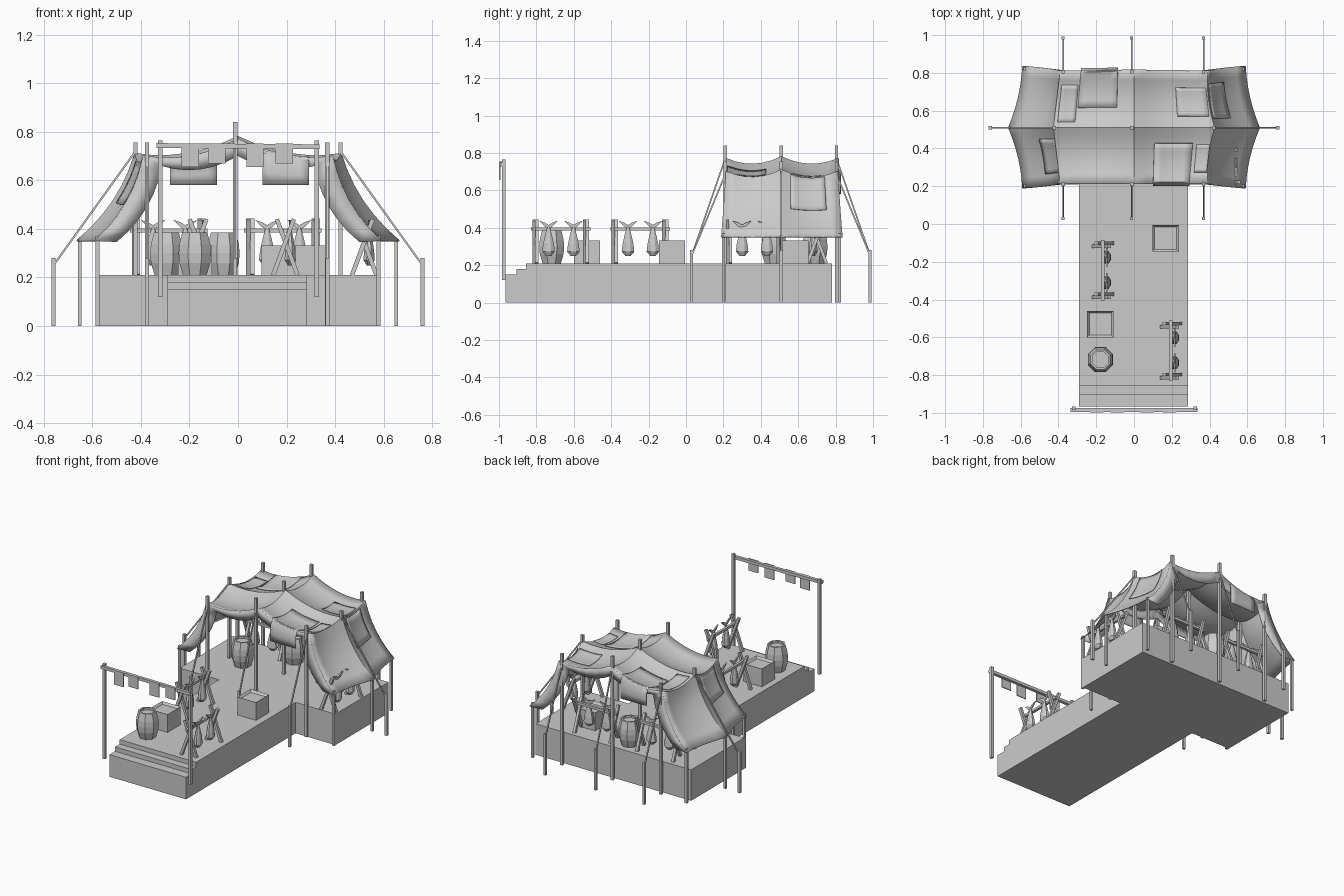
import bpy, bmesh, math
from mathutils import Vector, Matrix

if "Cube" in bpy.data.objects:
    bpy.data.objects.remove(bpy.data.objects["Cube"])

GREY = (0.6, 0.6, 0.6, 1)
mat = bpy.data.materials.new("plain_grey")
mat.use_nodes = True
mat.diffuse_color = GREY
mat.node_tree.nodes["Principled BSDF"].inputs["Base Color"].default_value = GREY
DECK = 0.21


def finish(bm, name, smooth=False):
    bmesh.ops.recalc_face_normals(bm, faces=bm.faces)
    me = bpy.data.meshes.new(name)
    bm.to_mesh(me)
    bm.free()
    me.materials.append(mat)
    ob = bpy.data.objects.new(name, me)
    bpy.context.collection.objects.link(ob)
    if smooth:
        bpy.ops.object.select_all(action="DESELECT")
        bpy.context.view_layer.objects.active = ob
        ob.select_set(True)
        bpy.ops.object.shade_smooth_by_angle(angle=math.radians(30))
    return ob


def add_box(bm, x0, x1, y0, y1, z0, z1):
    m = Matrix.Translation(((x0 + x1) / 2, (y0 + y1) / 2, (z0 + z1) / 2))
    m = m @ Matrix.Diagonal((x1 - x0, y1 - y0, z1 - z0, 1))
    return bmesh.ops.create_cube(bm, size=1, matrix=m)["verts"]


def add_beam(bm, a, b, w):
    a, b = Vector(a), Vector(b)
    d = b - a
    turn = Matrix() if abs(d.x) + abs(d.y) < 1e-4 else d.to_track_quat("Z", "Y").to_matrix().to_4x4()
    m = Matrix.Translation((a + b) / 2) @ turn @ Matrix.Diagonal((w, w, d.length, 1))
    bmesh.ops.create_cube(bm, size=1, matrix=m)


def add_rings(bm, rings, sides, squash=1.0, at=(0, 0, 0)):
    # Turned body from (radius, height) pairs
    loops = []
    for r, z in rings:
        loops.append([bm.verts.new((at[0] + r * squash * math.cos(t), at[1] + r * math.sin(t), at[2] + z))
                      for t in (2 * math.pi * (i + 0.5) / sides for i in range(sides))])
    for a, b in zip(loops, loops[1:]):
        for i in range(sides):
            j = (i + 1) % sides
            bm.faces.new((a[i], a[j], b[j], b[i]))
    bm.faces.new(loops[0][::-1])
    bm.faces.new(loops[-1])


def cloth(name, f, nu, nv, thick=0.005):
    # Sheet from a function of two 0..1 parameters
    bm = bmesh.new()
    g = [[bm.verts.new(f(i / nu, j / nv)) for j in range(nv + 1)] for i in range(nu + 1)]
    for i in range(nu):
        for j in range(nv):
            bm.faces.new((g[i][j], g[i + 1][j], g[i + 1][j + 1], g[i][j + 1]))
    ob = finish(bm, name, True)
    mod = ob.modifiers.new("thickness", "SOLIDIFY")
    mod.thickness, mod.offset = thick, 0
    return ob


# Deck with two steps
bm = bmesh.new()
add_box(bm, -0.585, 0.585, 0.21, 0.78, 0, DECK)
add_box(bm, -0.29, 0.285, -0.855, 0.21, 0, DECK)
add_box(bm, -0.29, 0.285, -0.905, -0.855, 0, 0.18)
add_box(bm, -0.29, 0.285, -0.965, -0.905, 0, 0.15)
finish(bm, "deck")

# Tent poles, stakes and guy ropes
poles, stakes, ropes = bmesh.new(), bmesh.new(), bmesh.new()
for x, top in ((-0.375, 0.755), (-0.012, 0.84), (0.368, 0.755)):
    for y, out in ((0.21, 0.03), (0.805, 0.985)):
        add_beam(poles, (x, y, 0), (x, y, top), 0.018)
        add_beam(stakes, (x, out, 0), (x, out, 0.28), 0.016)
        add_beam(ropes, (x, out, 0.25), (x, y, top - 0.07), 0.008)
add_beam(poles, (-0.012, 0.51, DECK), (-0.012, 0.51, 0.84), 0.018)
for s in (-1, 1):
    add_beam(poles, (s * 0.422, 0.51, DECK), (s * 0.422, 0.51, 0.755), 0.018)
    add_beam(stakes, (s * 0.76, 0.51, 0), (s * 0.76, 0.51, 0.28), 0.018)
    add_beam(ropes, (s * 0.76, 0.51, 0.25), (s * 0.422, 0.51, 0.72), 0.008)
    add_beam(poles, (s * 0.652, 0.51, 0), (s * 0.652, 0.51, 0.36), 0.016)
    for y in (0.2, 0.82):
        add_beam(poles, (s * 0.578, y, 0), (s * 0.578, y, 0.37), 0.016)
finish(poles, "tent_poles")
finish(stakes, "rope_stakes")
finish(ropes, "guy_ropes")

# Tent roof: hung between support points, sagging inside each bay
HALF = [[(0.59, 0.19, 0.35), (0.665, 0.51, 0.35), (0.59, 0.835, 0.35)],
        [(0.39, 0.215, 0.70), (0.425, 0.51, 0.71), (0.39, 0.81, 0.70)],
        [(0, 0.215, 0.77), (0, 0.51, 0.78), (0, 0.815, 0.77)]]
SUPPORT = [[Vector((-x, y, z)) for x, y, z in c] for c in HALF]
SUPPORT += [[Vector(p) for p in c] for c in (HALF[1], HALF[0])]


def roof(u, v):
    i, j = min(int(u), 3), min(int(v), 1)
    a, b = u - i, v - j
    p = SUPPORT[i][j].lerp(SUPPORT[i + 1][j], a).lerp(SUPPORT[i][j + 1].lerp(SUPPORT[i + 1][j + 1], a), b)
    su, sv = 4 * a * (1 - a), 4 * b * (1 - b)
    if i in (1, 2):
        p.z -= 0.035 * su + 0.035 * sv
    else:
        up = a if i == 0 else 1 - a
        side = 1 if i == 0 else -1
        p.x += side * (0.03 * su + 0.015 * sv)
        p.z -= 0.015 * su + 0.035 * sv * up
    return p


cloth("tent_roof", lambda s, t: roof(4 * s, 2 * t), 24, 12)


def hem(v, inward):
    # Narrow band turned down along an open end of the tent
    def f(s, t):
        u = 4 * s
        k = min(1, abs(u - 2))
        drop = 0.07 - 0.03 * k if abs(u - 2) <= 1 else 0.04 * (2 - abs(u - 2)) + 0.004
        slide = 0.075 * k + 0.015 * max(0, abs(u - 2) - 1)
        p = roof(u, v)
        return p + Vector((math.copysign(slide, 2 - u) * t, inward * t, -drop * t))
    return f


cloth("front_hem", hem(0, 0.01), 24, 1)
cloth("back_hem", hem(2, -0.01), 24, 1)


def patch(name, u0, u1, v0, v1, edge=None):
    # Patch lying on the roof; with an edge given, it hangs over that edge
    def f(s, t):
        u, w = u0 + (u1 - u0) * s, v0 + (v1 - v0) * t
        side = Vector((0.008 if u > 2 else -0.008, 0, 0.004)) if u < 1 or u > 3 else Vector((0, 0, 0.009))
        if edge is not None:
            if t > 0.65:
                p = roof(u, edge)
                p.y += 0.012 * (edge - 1)
                p.z += (0.58 - p.z) * (t - 0.65) / 0.35
                return p
            w = v0 + (edge - v0) * t / 0.65
        return roof(u, w) + side
    cloth(name, f, 5, 8, 0.004)


patch("back_drape", 1.28, 1.78, 1.35, 2, 2)
patch("front_drape", 2.26, 2.75, 0.72, 0, 0)
patch("left_side_patch", 3.02, 3.52, 1.16, 1.77)
patch("right_side_patch", 0.5, 0.98, 0.2, 0.8)
patch("left_roof_patch", 2.55, 2.95, 1.2, 1.7)
patch("right_roof_patch", 1.04, 1.26, 1.1, 1.75)
patch("front_roof_patch", 2.8, 2.97, 0.2, 0.7)

# Entrance frame with hanging rags
bm = bmesh.new()
for x in (-0.32, 0.325):
    add_beam(bm, (x, -0.975, 0.12), (x, -0.975, 0.765), 0.018)
add_beam(bm, (-0.335, -0.985, 0.743), (0.335, -0.985, 0.738), 0.02)
finish(bm, "entrance_frame")
bm = bmesh.new()
for x, low in ((-0.197, 0.655), (-0.088, 0.67), (0.07, 0.655), (0.19, 0.67)):
    add_box(bm, x - 0.036, x + 0.036, -0.999, -0.993, low, 0.752)
finish(bm, "entrance_rags")


# Drying racks with hanging fish
def add_fish(bm, x, y):
    add_rings(bm, [(0.016, 0.25), (0.036, 0.272), (0.032, 0.31), (0.02, 0.36), (0.007, 0.405)], 8, 0.7, (x, y, 0))
    for s in (-1, 1):
        pts = [(0, 0.395), (0.022, 0.408), (0.05, 0.437), (0.02, 0.427), (0, 0.415)]
        sides = [[bm.verts.new((x + e, y + s * a, z)) for a, z in pts] for e in (-0.004, 0.004)]
        bm.faces.new(sides[0])
        bm.faces.new(sides[1][::-1])
        for i in range(5):
            j = (i + 1) % 5
            bm.faces.new((sides[0][i], sides[0][j], sides[1][j], sides[1][i]))


def rack(label, x, y, along_x=False):
    frame, fish = bmesh.new(), bmesh.new()
    add_beam(frame, (0, -0.16, 0.393), (0, 0.16, 0.393), 0.017)
    for e in (-0.135, 0.135):
        for s in (-1, 1):
            add_beam(frame, (s * 0.05, e + s * 0.008, DECK), (-s * 0.035, e + s * 0.008, 0.44), 0.018)
    for e in (-0.065, 0.068):
        add_fish(fish, 0.02, e)
    for bm, name in ((frame, "_rack"), (fish, "_fish")):
        ob = finish(bm, label + name)
        ob.location = (x, y, 0)
        ob.rotation_euler.z = -math.pi / 2 if along_x else 0


rack("pier_right", -0.165, -0.245)
rack("pier_left", 0.195, -0.67)
rack("tent_back_left", 0.185, 0.70, True)
rack("tent_left", 0.52, 0.365)
rack("tent_back_right", -0.285, 0.70, True)


# Barrels and open crates
def barrel(label, x, y):
    bm = bmesh.new()
    add_rings(bm, [(0.053, 0), (0.069, 0.05), (0.072, 0.09), (0.069, 0.125),
                   (0.056, 0.175), (0.045, 0.175), (0.045, 0.16)], 8)
    finish(bm, label).location = (x, y, DECK)


def crate(label, x, y):
    bm = bmesh.new()
    add_box(bm, -0.07, 0.07, -0.07, 0.07, 0, 0.122)
    top = max(bm.faces, key=lambda f: f.calc_center_median().z)
    bmesh.ops.inset_region(bm, faces=[top], thickness=0.016)
    bmesh.ops.translate(bm, verts=top.verts, vec=(0, 0, -0.015))
    finish(bm, label).location = (x, y, DECK)


barrel("pier_barrel", -0.178, -0.718)
barrel("back_barrel", -0.06, 0.69)
barrel("side_barrel", -0.295, 0.47)
crate("pier_crate", -0.178, -0.53)
crate("middle_crate", 0.167, -0.075)
crate("tent_crate", 0.295, 0.585)
